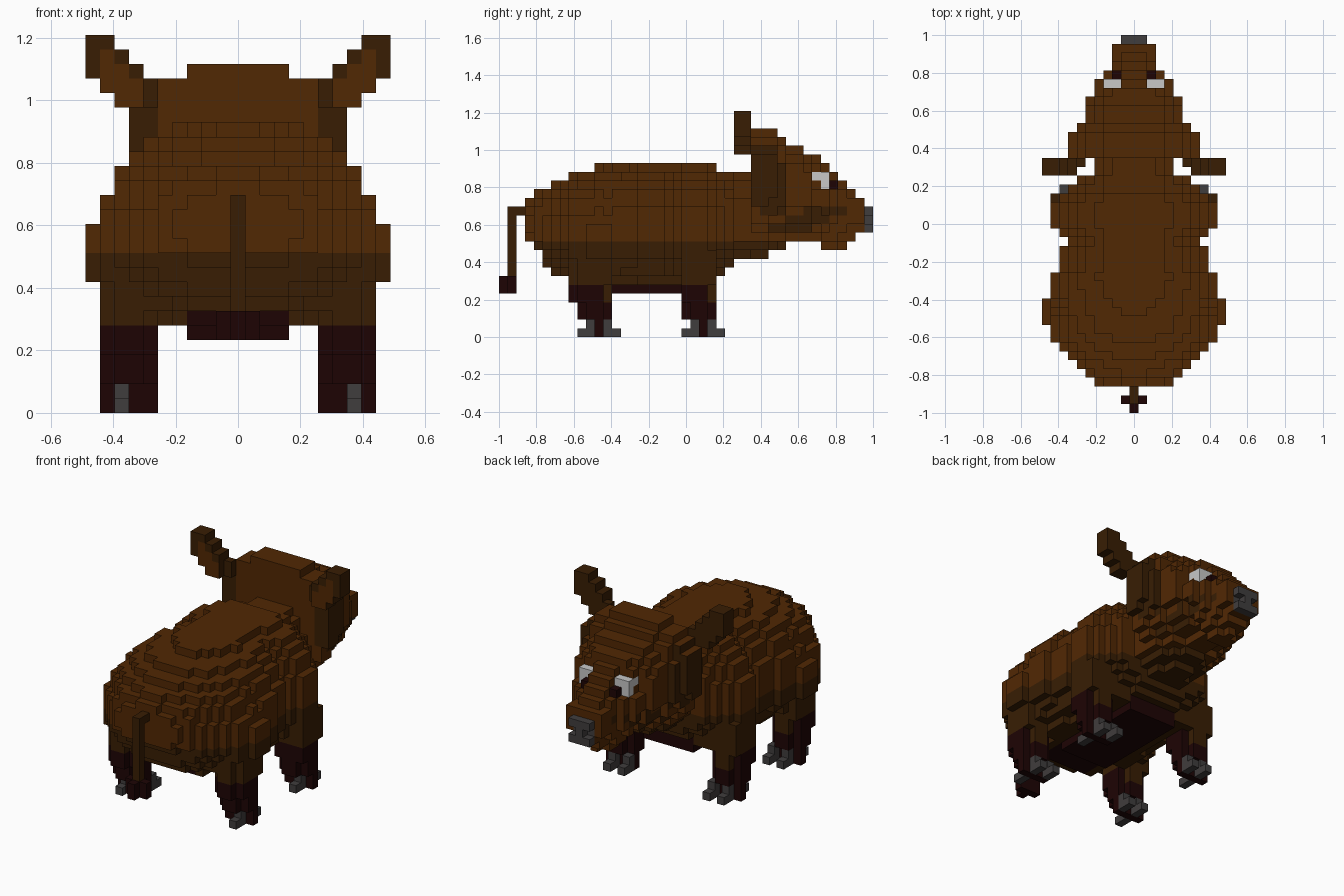
import bpy
import bmesh
from mathutils import Vector

if "Cube" in bpy.data.objects:
    bpy.data.objects.remove(bpy.data.objects["Cube"], do_unlink=True)

UNIT = 2 / 43          # edge of one block


def material(name, *rgb):
    mat = bpy.data.materials.new(name)
    mat.use_nodes = True
    colour = (*rgb, 1)
    mat.diffuse_color = colour
    mat.node_tree.nodes["Principled BSDF"].inputs["Base Color"].default_value = colour
    return mat


MATERIALS = [
    material("brown fur", .083, .021, .001),
    material("dark brown fur", .04, .0125, .001),
    material("maroon black fur", .0125, .0012, .0012),
    material("hoof grey", .051, .047, .047),
    material("eye white", .58, .58, .58),
]
BROWN, DARK, MAROON, GREY, WHITE = range(len(MATERIALS))

blocks = {}            # (x, y, z) block -> part name
paint = {}             # (x, y, z) block -> fixed colour


def put(part, x, y, z, colour=None):
    blocks[x, y, z] = part
    if colour is None:
        paint.pop((x, y, z), None)
    else:
        paint[x, y, z] = colour


def box(part, xs, ys, zs, colour=None):
    """Fill inclusive block ranges."""
    for x in range(xs[0], xs[1] + 1):
        for y in range(ys[0], ys[1] + 1):
            for z in range(zs[0], zs[1] + 1):
                put(part, x, y, z, colour)


def step(table, y):
    """Value of the last step that starts at or before y."""
    return [value for start, value in table if start <= y][-1]


def slope(table, y):
    """Straight line between the points of a profile."""
    for (y0, z0), (y1, z1) in zip(table, table[1:]):
        if y <= y1:
            return z0 + (z1 - z0) * (y - y0) / (y1 - y0)


def loft(part, ys, widest, low_power, top, bottom, width):
    """Stack egg-shaped cross-sections, widest at a share of the height."""
    for y in range(*ys):
        hi, lo, half = slope(top, y), step(bottom, y), step(width, y)
        middle = lo + widest * (hi - lo)
        for z in range(lo, round(hi)):
            rise = z + .5 - middle
            if rise > 0:
                u, power = rise / (hi - middle), 2.5
            else:
                u, power = -rise / (middle - lo), low_power
            reach = half * (1 - u ** power) ** (1 / power)
            limit = max(0, round(reach - .5))
            for x in range(-limit, limit + 1):
                put(part, x, y, z)


# Body with shoulders, haunches and neck
loft("body", (3, 29), .367, 2,
     top=[(3, 15.6), (4, 16.6), (5, 17.2), (6, 17.7), (7, 18.2), (8, 18.6),
          (10, 19.2), (11, 19.55), (15, 20), (24, 20), (25, 19), (28, 19)],
     bottom=[(3, 11), (4, 10), (5, 8), (6, 7), (8, 6), (12, 5),
             (25, 7), (26, 8), (27, 9)],
     width=[(3, 4.5), (4, 5.5), (5, 6.5), (6, 7.5), (7, 8.5), (8, 9.5),
            (16, 8.5), (19, 7.5), (20, 8.5), (21, 9.5), (24, 8.5),
            (25, 7.5), (26, 6.5), (27, 4.5)])

# Head tapering to the snout
loft("head", (29, 42), .59, 1.75,
     top=[(29, 24), (31, 24), (33, 22), (34, 22), (35, 21), (36, 21),
          (37, 20), (41, 16)],
     bottom=[(29, 9), (31, 10), (33, 11), (37, 10), (40, 11), (41, 12)],
     width=[(29, 7.5), (32, 6.5), (33, 5.5), (36, 4.5), (38, 3.5), (39, 2.5)])

# Nose with a nostril notch on each side
box("nose", (-1, 1), (42, 42), (12, 12), GREY)
box("nose", (-1, 1), (42, 42), (14, 14), GREY)
box("nose", (0, 0), (42, 42), (13, 13), GREY)
box("nose", (-1, 1), (41, 41), (13, 13), GREY)


# Hollows that leave the eyes exposed
def in_eye_hollow(x, y, z):
    return ((36 <= y <= 38 and x >= 4 and z >= 17)
            or (y == 37 and x >= 2 and z >= 19)
            or (y == 38 and x >= 2 and z >= 18)
            or (y == 38 and x >= 3 and z >= 17))


for x, y, z in list(blocks):
    if in_eye_hollow(abs(x), y, z):
        del blocks[x, y, z]

for side, label in ((1, "left"), (-1, "right")):
    def pair(part, xs, ys, zs, colour=None):
        a, b = sorted((side * xs[0], side * xs[1]))
        box(label + "_" + part, (a, b), ys, zs, colour)

    # Eyes
    pair("eye", (2, 3), (37, 37), (18, 18), WHITE)
    pair("eye", (3, 3), (36, 36), (18, 18), WHITE)
    pair("eye", (3, 3), (37, 37), (17, 17), WHITE)
    pair("eye", (2, 2), (38, 38), (17, 17), MAROON)

    # Ears climbing outward in steps
    pair("ear", (6, 6), (28, 28), (21, 22), DARK)
    for rise in range(3):
        pair("ear", (7 + rise, 8 + rise), (27, 28), (21 + rise, 23 + rise), DARK)

    # Haunch bulge
    pair("haunch", (10, 10), (10, 12), (9, 12))

    # Legs with thigh, rounded shin, narrow foot and three toes
    for name, y in (("rear", 11), ("front", 23)):
        leg = name + "_leg"
        back = y - 2 - (name == "rear")
        pair(leg, (6, 9), (y - 2, y + 1), (6, 9))
        pair(leg, (6, 9), (y - 2, y), (4, 5))
        pair(leg, (7, 8), (back, y + 1), (4, 9))
        pair(leg, (7, 8), (y - 2, y + 1), (2, 3))
        pair(leg, (6, 9), (y - 1, y), (2, 3))
        pair(leg, (6, 9), (y, y), (0, 1))
        hoof = name + "_hoof"
        for toe, direction in ((8, -1), (8, 1), (6, 1)):
            near, far = y + direction, y + 2 * direction
            pair(hoof, (toe, toe), (near, near), (0, 1), GREY)
            pair(hoof, (toe, toe), (far, far), (0, 0), GREY)

# Tail hanging from the rump, with a tuft
box("tail", (0, 0), (1, 2), (14, 14), DARK)
box("tail", (0, 0), (1, 1), (7, 14), DARK)
box("tail_tuft", (-1, 1), (1, 1), (5, 6), MAROON)
box("tail_tuft", (0, 0), (0, 0), (5, 6), MAROON)


def colour_of(block, normal):
    """Fur colour from height, with dark cheeks and jaw marks."""
    x, y, z = block
    part = blocks[block]
    if part.endswith("ear") and normal.y < 0 and 7 <= abs(x) <= 9 and abs(abs(x) + 14 - z) <= 1:
        return BROWN
    if block in paint:
        return paint[block]
    if part.endswith("leg") and y in (12, 24) and z >= 4:
        return DARK
    if z < 6 or (z == 6 and abs(x) <= 3):
        return MAROON
    if z < 11 and y < 33:
        return DARK
    if part == "head":
        if abs(x) >= 6 and y <= 32 and 15 <= z <= 21 and normal.z <= 0:
            return DARK
        jaw = ((z == 12 and 31 <= y <= 35) or (z == 13 and 33 <= y <= 37)
               or (z == 14 and (30 <= y <= 32 or 35 <= y <= 39)))
        if jaw and normal.x:
            return DARK
    return BROWN


def build(part):
    """Mesh the exposed block faces of one part."""
    bm = bmesh.new()
    corners = {}

    def corner(p):
        key = tuple(round(2 * c) for c in p)
        if key not in corners:
            corners[key] = bm.verts.new((p.x * UNIT, p.y * UNIT - 1, p.z * UNIT))
        return corners[key]

    for block in [b for b, owner in blocks.items() if owner == part]:
        centre = Vector(block) + Vector((0, .5, .5))
        for axis in range(3):
            for sign in (1, -1):
                normal = Vector((0, 0, 0))
                normal[axis] = sign
                if tuple(int(a + b) for a, b in zip(block, normal)) in blocks:
                    continue
                u = Vector((0, 0, 0))
                u[(axis + 1) % 3] = .5
                v = normal.cross(u)
                mid = centre + normal / 2
                face = bm.faces.new([corner(mid + a * u + b * v) for a, b in
                                     ((1, 1), (-1, 1), (-1, -1), (1, -1))])
                face.material_index = colour_of(block, normal)
    mesh = bpy.data.meshes.new(part)
    for mat in MATERIALS:
        mesh.materials.append(mat)
    bm.to_mesh(mesh)
    bm.free()
    bpy.context.collection.objects.link(bpy.data.objects.new(part, mesh))


for part in sorted(set(blocks.values())):
    build(part)
